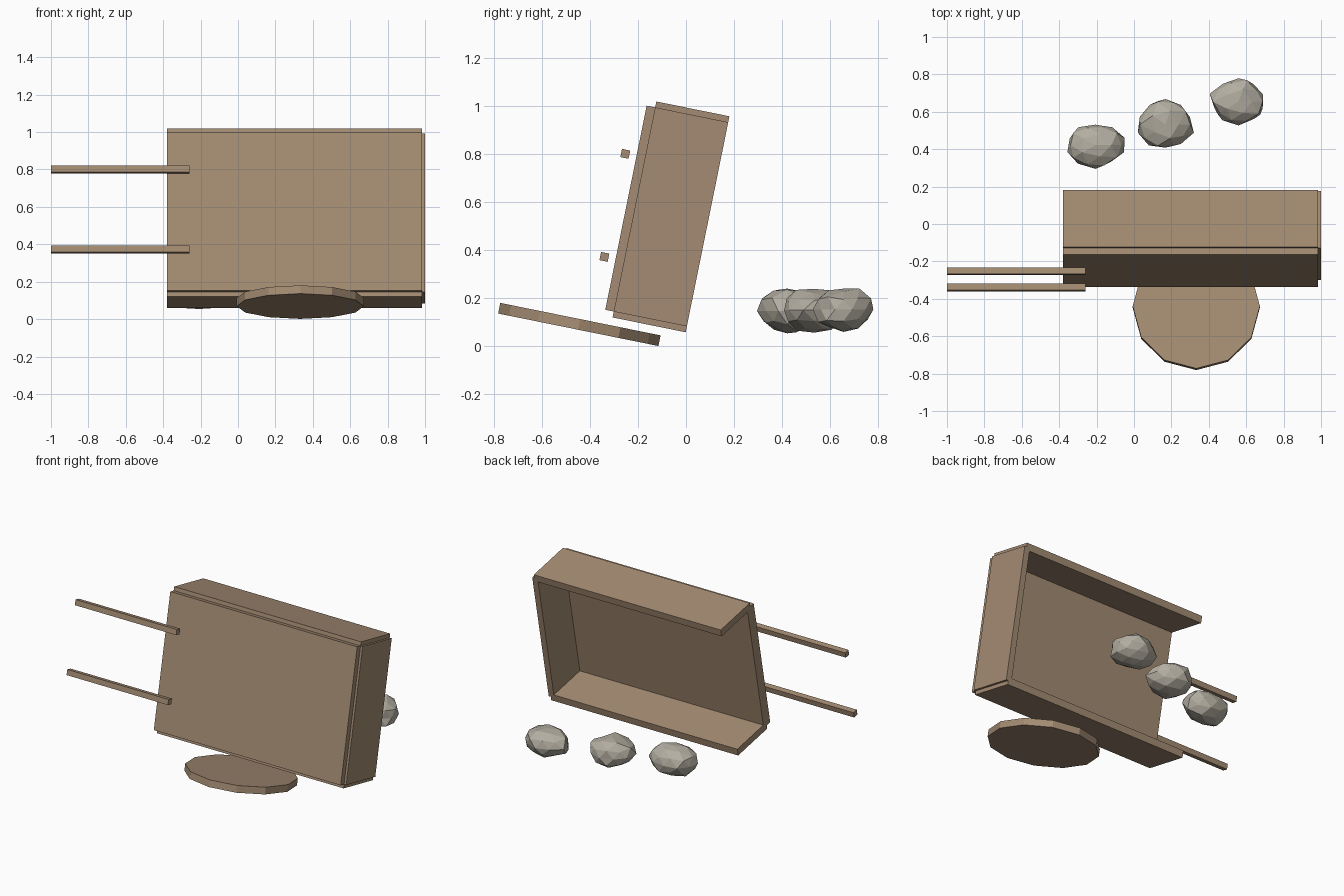
import bpy, bmesh, math, random
from mathutils import Matrix, Vector

default = bpy.data.objects.get("Cube")
if default:
    bpy.data.objects.remove(default, do_unlink=True)

random.seed(4)
# The tipped cart shares one lean about the x axis
LEAN = Matrix.Rotation(math.radians(-11.46), 4, 'X')


def material(name, color):
    m = bpy.data.materials.new(name)
    m.use_nodes = True
    m.diffuse_color = color
    bsdf = next(n for n in m.node_tree.nodes if n.type == 'BSDF_PRINCIPLED')
    bsdf.inputs["Base Color"].default_value = color
    bsdf.inputs["Roughness"].default_value = 0.9
    return m


wood = material("weathered wood", (0.37, 0.26, 0.17, 1))
stone = material("grey stone", (0.45, 0.42, 0.355, 1))


def finish(name, bm, mat, matrix):
    bmesh.ops.recalc_face_normals(bm, faces=bm.faces)
    mesh = bpy.data.meshes.new(name)
    bm.to_mesh(mesh)
    bm.free()
    mesh.materials.append(mat)
    obj = bpy.data.objects.new(name, mesh)
    obj.matrix_world = matrix
    bpy.context.collection.objects.link(obj)
    return obj


def board(name, xs, ys, zs):
    """Wooden box given by its ranges in the leaning frame."""
    bm = bmesh.new()
    bmesh.ops.create_cube(bm, size=1)
    spans = (xs, ys, zs)
    size = [b - a for a, b in spans]
    centre = Vector([(a + b) / 2 for a, b in spans])
    bmesh.ops.scale(bm, vec=size, verts=bm.verts)
    return finish(name, bm, wood, LEAN @ Matrix.Translation(centre))


# Tray: floor, two long walls and one closed end
LENGTH = (-0.38, 0.985)
DEPTH = (-0.323, -0.013)
LOW, HIGH = 0.082, 0.948
OVER, THICK = 0.025, 0.046
board("tray_floor", LENGTH, (-0.359, -0.29), (LOW, HIGH))
board("upper_wall", LENGTH, DEPTH, (HIGH + OVER - THICK, HIGH + OVER))
board("lower_wall", LENGTH, DEPTH, (LOW - OVER, LOW - OVER + THICK))
board("end_wall", (0.96, 1.0), DEPTH, (LOW, HIGH))

# Pair of handles under the floor
for name, z in (("upper_handle", 0.734), ("lower_handle", 0.297)):
    board(name, (-1.0, -0.26), (-0.424, -0.389), (z - 0.0175, z + 0.0175))

# Fallen twelve-sided wheel
bm = bmesh.new()
bmesh.ops.create_cone(bm, cap_ends=True, segments=12, radius1=0.34,
                      radius2=0.34, depth=0.045)
bmesh.ops.rotate(bm, verts=bm.verts,
                 matrix=Matrix.Rotation(math.radians(30), 3, 'Z'))
finish("wheel", bm, wood, LEAN @ Matrix.Translation((0.333, -0.4525, 0.001)))


def rock(name, centre, radii):
    """Faceted boulder, roughened and then fitted to its radii."""
    bm = bmesh.new()
    bmesh.ops.create_icosphere(bm, subdivisions=2, radius=1)
    for v in bm.verts:
        v.co *= random.uniform(0.88, 1.06)
    for axis in range(3):
        values = [v.co[axis] for v in bm.verts]
        mid, half = (max(values) + min(values)) / 2, (max(values) - min(values)) / 2
        for v in bm.verts:
            v.co[axis] = (v.co[axis] - mid) / half * radii[axis]
    finish(name, bm, stone, Matrix.Translation(centre))


# Row of spilled rocks behind the cart
rock("right_rock", (-0.203, 0.413, 0.147), (0.153, 0.118, 0.093))
rock("middle_rock", (0.17, 0.538, 0.148), (0.15, 0.13, 0.091))
rock("left_rock", (0.548, 0.653, 0.15), (0.143, 0.126, 0.09))
